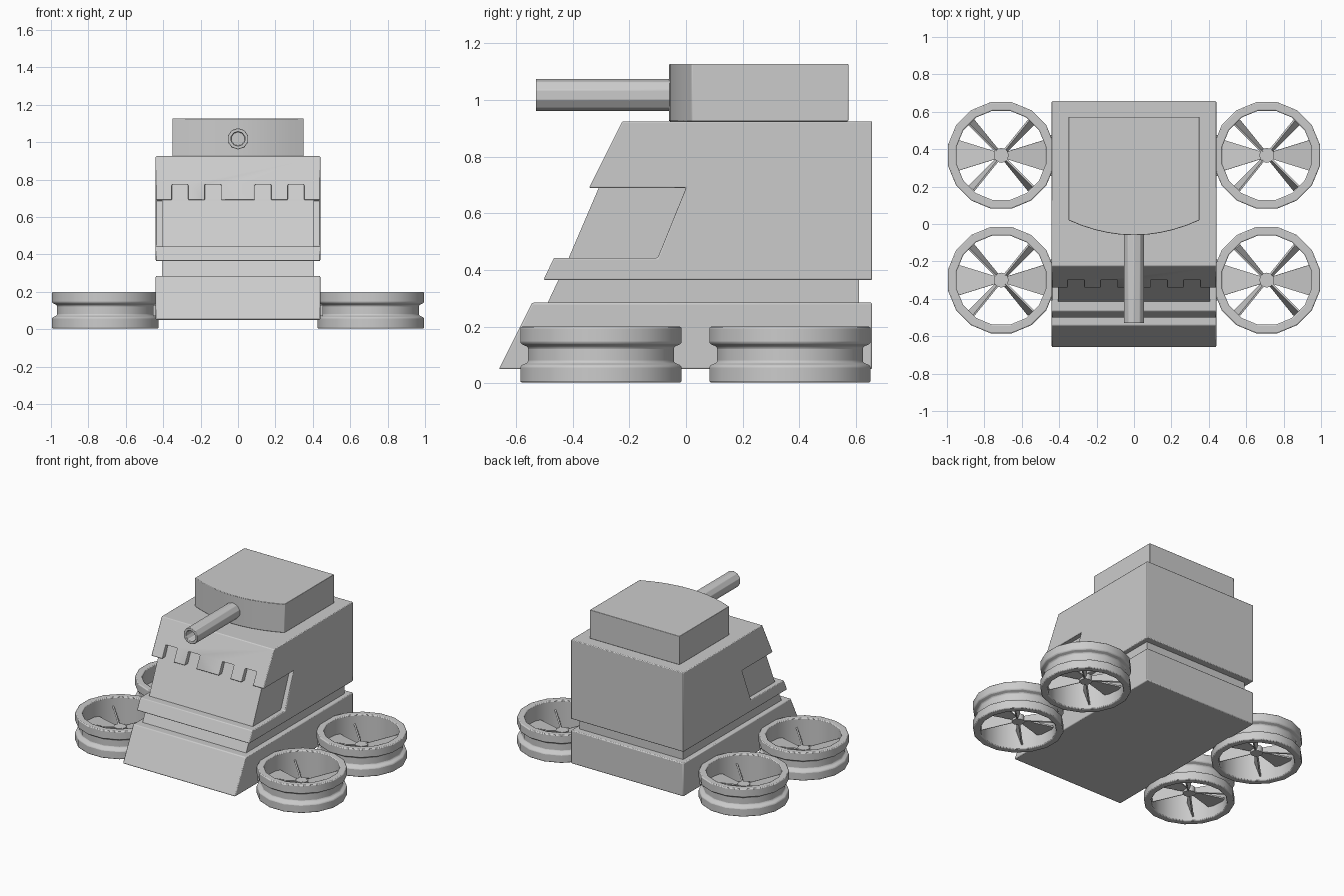
import bpy, bmesh, math
from mathutils import Matrix, Vector

if "Cube" in bpy.data.objects:
    bpy.data.objects.remove(bpy.data.objects["Cube"], do_unlink=True)

grey = bpy.data.materials.new("plain grey")
grey.use_nodes = True
grey.diffuse_color = (0.6, 0.6, 0.6, 1)
grey.node_tree.nodes["Principled BSDF"].inputs["Base Color"].default_value = (0.6, 0.6, 0.6, 1)


def finish(bm, name, bevel=0.0, smooth=True):
    bmesh.ops.recalc_face_normals(bm, faces=bm.faces)
    mesh = bpy.data.meshes.new(name)
    bm.to_mesh(mesh)
    bm.free()
    mesh.materials.append(grey)
    obj = bpy.data.objects.new(name, mesh)
    bpy.context.collection.objects.link(obj)
    if smooth:
        bpy.ops.object.select_all(action="DESELECT")
        obj.select_set(True)
        bpy.context.view_layer.objects.active = obj
        bpy.ops.object.shade_smooth_by_angle(angle=math.radians(35))
    if bevel:
        add_bevel(obj, bevel)
    return obj


def add_bevel(obj, width):
    mod = obj.modifiers.new("soft edges", "BEVEL")
    mod.width = width
    mod.segments = 2
    mod.limit_method = "ANGLE"
    mod.angle_limit = math.radians(35)


def extrude(points, offset):
    """Closed prism from a 3D outline and an offset vector."""
    bm = bmesh.new()
    face = bm.faces.new([bm.verts.new(p) for p in points])
    new = bmesh.ops.extrude_face_region(bm, geom=[face])["geom"]
    verts = [v for v in new if isinstance(v, bmesh.types.BMVert)]
    bmesh.ops.translate(bm, verts=verts, vec=offset)
    return bm


def side_prism(outline, half):
    """Side outline of (y, z) pairs, spread over the width."""
    return extrude([(-half, y, z) for y, z in outline], Vector((2 * half, 0, 0)))


def box(lo, hi):
    pts = [(lo[0], lo[1], lo[2]), (hi[0], lo[1], lo[2]), (hi[0], hi[1], lo[2]), (lo[0], hi[1], lo[2])]
    return extrude(pts, Vector((0, 0, hi[2] - lo[2])))


def lathe(profile, sides, matrix):
    """Closed ring: (radius, height) profile turned around z."""
    bm = bmesh.new()
    rings = []
    for i in range(sides):
        a = 2 * math.pi * (i + 0.5) / sides
        rings.append([bm.verts.new((r * math.cos(a), r * math.sin(a), z)) for r, z in profile])
    n = len(profile)
    for i in range(sides):
        a, b = rings[i], rings[(i + 1) % sides]
        for j in range(n):
            k = (j + 1) % n
            bm.faces.new((a[j], b[j], b[k], a[k]))
    bmesh.ops.transform(bm, matrix=matrix, verts=bm.verts)
    return bm


# Hull: sloped base, narrow core, and upper shell with a front recess
BACK = 0.657
finish(side_prism([(-0.66, 0.05), (-0.543, 0.285), (BACK, 0.285), (BACK, 0.05)], 0.44),
       "lower_hull", 0.006)
finish(side_prism([(-0.495, 0.27), (-0.415, 0.44), (-0.308, 0.69), (-0.26, 0.8),
                   (0.61, 0.8), (0.61, 0.27)], 0.405), "hull_core")
shell = finish(side_prism([(-0.503, 0.365), (-0.466, 0.443), (-0.1, 0.443), (0, 0.69),
                           (-0.342, 0.69), (-0.225, 0.925), (BACK, 0.925), (BACK, 0.365)], 0.44),
               "upper_hull")

# Square notches along the lower edge of the front plate
for x in (-0.31, -0.133, 0.133, 0.31):
    cutter = finish(box((x - 0.044, -0.5, 0.6), (x + 0.044, -0.24, 0.773)), "notch_cutter", smooth=False)
    cutter.hide_render = True
    cutter.hide_viewport = True
    cutter.display_type = "WIRE"
    cut = shell.modifiers.new("notch", "BOOLEAN")
    cut.operation = "DIFFERENCE"
    cut.solver = "EXACT"
    cut.object = cutter
add_bevel(shell, 0.005)

# Turret with a curved front, and its gun
arc = [(0.35 * t / 5, -0.06 + 0.08 * (t / 5) ** 2, 0.925) for t in range(-5, 6)]
finish(extrude(arc + [(0.35, 0.573, 0.925), (-0.35, 0.573, 0.925)], Vector((0, 0, 0.202))),
       "turret", 0.003)
to_front = Matrix.Translation((0, 0, 1.018)) @ Matrix.Rotation(math.pi / 2, 4, "X")
bore = [(0, -0.05), (0.057, -0.05), (0.057, 0.53), (0.038, 0.53), (0.038, 0.43), (0, 0.43)]
gun = lathe(bore, 10, to_front)
bmesh.ops.remove_doubles(gun, verts=gun.verts, dist=0.0001)
finish(gun, "gun_barrel", 0.003)


def fan_blade(bm, angle, pitch, root, tip):
    """Tapered plate from the hub to the duct wall."""
    t = 0.005
    part = extrude([(0.03, -root, -t), (0.238, -tip, -t), (0.238, tip, -t), (0.03, root, -t)],
                   Vector((0, 0, 2 * t)))
    turn = Matrix.Rotation(angle, 4, "Z") @ Matrix.Rotation(pitch, 4, "X")
    bmesh.ops.transform(part, matrix=turn, verts=part.verts)
    mesh = bpy.data.meshes.new("blade")
    part.to_mesh(mesh)
    part.free()
    bm.from_mesh(mesh)
    bpy.data.meshes.remove(mesh)


# Four ducted fans with a grooved ring, hub and six blades
duct = [(0.243, 0.003), (0.29, 0.003), (0.29, 0.062), (0.262, 0.075),
        (0.262, 0.128), (0.29, 0.141), (0.29, 0.2), (0.243, 0.2)]
for side, sx in (("left", 1), ("right", -1)):
    for end, cy in (("front", -0.3), ("rear", 0.367)):
        place = Matrix.Translation((sx * 0.71, cy, 0))
        label = end + "_" + side
        finish(lathe(duct, 16, place), label + "_duct", 0.006)
        fan = bmesh.new()
        bmesh.ops.create_cone(fan, cap_ends=True, segments=12, radius1=0.04, radius2=0.04, depth=0.04)
        for k in range(6):
            flat = k % 3 == 0
            angle = (0, 48, 132, 180, 228, 312)[k]
            fan_blade(fan, math.radians(angle), 0.08 if flat else math.radians(72),
                      0.02, 0.085 if flat else 0.055)
        lift = place @ Matrix.Translation((0, 0, 0.085))
        bmesh.ops.transform(fan, matrix=lift, verts=fan.verts)
        finish(fan, label + "_fan")
        lo, hi = sorted((sx * 0.42, sx * 0.455))
        finish(box((lo, cy - 0.11, 0.07), (hi, cy + 0.11, 0.13)), label + "_mount")
